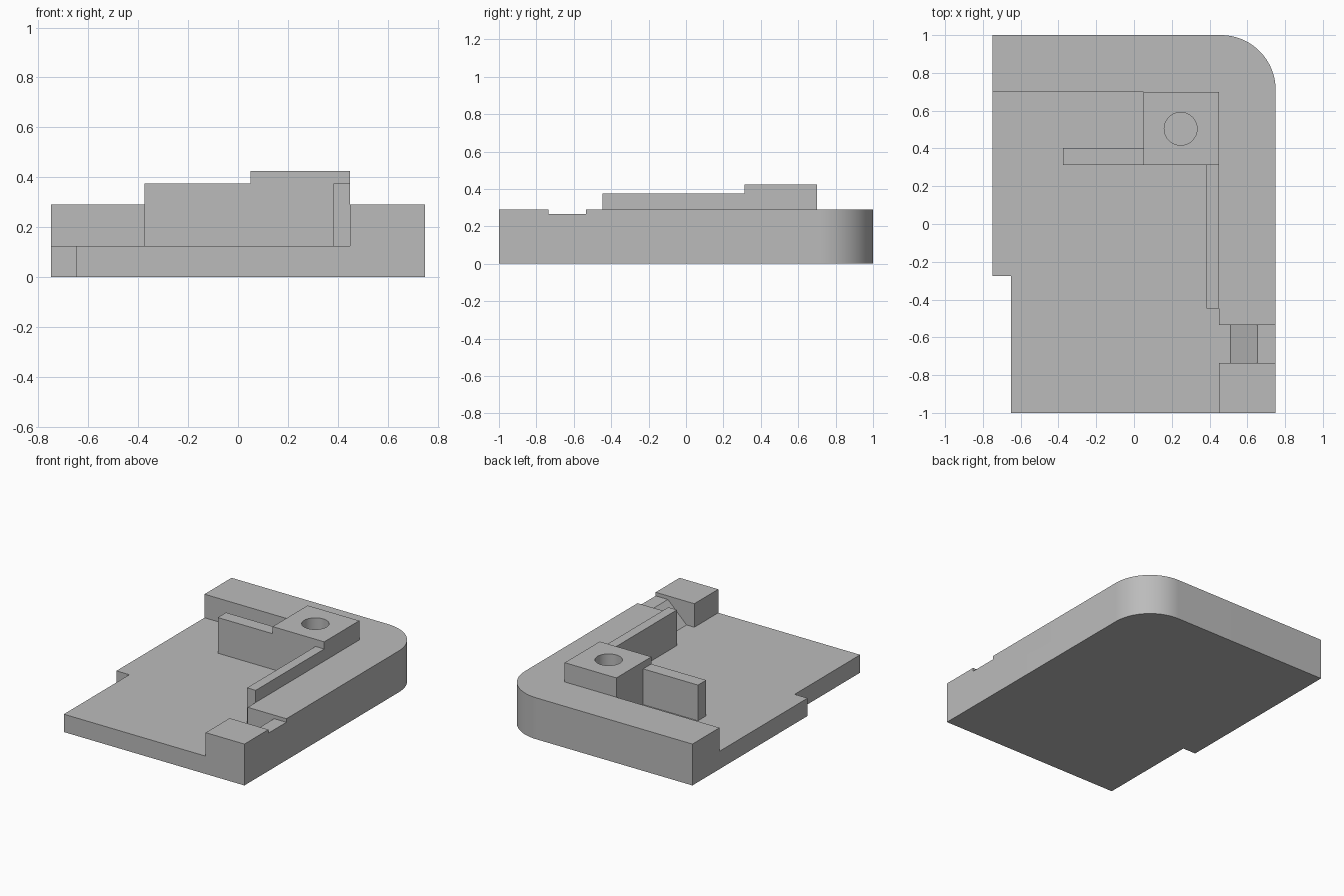
import bpy, bmesh, math
from mathutils import Vector

if "Cube" in bpy.data.objects:
    bpy.data.objects.remove(bpy.data.objects["Cube"], do_unlink=True)

GREY = (0.5, 0.5, 0.5, 1)
grey = bpy.data.materials.new("plain grey")
grey.use_nodes = True
grey.diffuse_color = GREY
grey.node_tree.nodes["Principled BSDF"].inputs["Base Color"].default_value = GREY

FLOOR, RIM = 0.125, 0.29      # heights of the plate and the raised rim
RADIUS = 0.29                 # rounded corner


def prism(name, points, offset):
    """Sweep a flat outline of 3D points along an offset into a closed solid."""
    bm = bmesh.new()
    face = bm.faces.new([bm.verts.new(p) for p in points])
    swept = bmesh.ops.extrude_face_region(bm, geom=[face])["geom"]
    bmesh.ops.translate(bm, vec=Vector(offset),
                        verts=[v for v in swept if isinstance(v, bmesh.types.BMVert)])
    bmesh.ops.recalc_face_normals(bm, faces=bm.faces)
    mesh = bpy.data.meshes.new(name)
    bm.to_mesh(mesh)
    bm.free()
    mesh.materials.append(grey)
    obj = bpy.data.objects.new(name, mesh)
    bpy.context.collection.objects.link(obj)
    return obj


def slab(name, outline, z0, z1):
    return prism(name, [(x, y, z0) for x, y in outline], (0, 0, z1 - z0))


def box(name, x0, x1, y0, y1, z0, z1):
    return slab(name, [(x0, y0), (x1, y0), (x1, y1), (x0, y1)], z0, z1)


def combine(target, other, operation):
    """Apply a boolean and remove the helper solid."""
    mod = target.modifiers.new(operation, "BOOLEAN")
    mod.object, mod.operation, mod.solver = other, operation, "EXACT"
    bpy.ops.object.select_all(action="DESELECT")
    bpy.context.view_layer.objects.active = target
    target.select_set(True)
    bpy.ops.object.modifier_apply(modifier=mod.name)
    bpy.data.objects.remove(other, do_unlink=True)


def smooth(obj):
    bpy.ops.object.select_all(action="DESELECT")
    bpy.context.view_layer.objects.active = obj
    obj.select_set(True)
    bpy.ops.object.shade_smooth_by_angle(angle=math.radians(30))


# rounded back corner shared by the rim outline
STEPS = 24
corner = []
for i in range(STEPS + 1):
    a = math.pi / 2 * i / STEPS
    corner.append((0.75 - RADIUS + RADIUS * math.cos(a), 1 - RADIUS + RADIUS * math.sin(a)))

# L-shaped rim along the back and one side
base = slab("base_with_rim",
            [(0.45, -1), (0.75, -1)] + corner + [(-0.75, 1), (-0.75, 0.7), (0.45, 0.7)],
            0, RIM)

# ramped channel through the side rim
profile = [(0.4, FLOOR), (0.51, FLOOR), (0.655, 0.265), (0.8, 0.265), (0.8, 0.4), (0.4, 0.4)]
channel = prism("channel_cutter", [(x, -0.735, z) for x, z in profile], (0, 0.2, 0))
combine(base, channel, "DIFFERENCE")

# floor plate with a stepped front corner
plate = slab("plate", [(-0.65, -1), (0.45, -1), (0.45, 0.7), (-0.75, 0.7),
                       (-0.75, -0.275), (-0.65, -0.275)], 0, FLOOR)
combine(base, plate, "UNION")
smooth(base)

# thin upright walls
box("side_wall", 0.383, 0.45, -0.447, 0.312, FLOOR, 0.375)
box("cross_wall", -0.375, 0.05, 0.312, 0.403, FLOOR, 0.375)

# corner block with a round socket
block = box("corner_block", 0.05, 0.45, 0.312, 0.7, FLOOR, 0.425)
ring = [(0.247 + 0.087 * math.cos(math.tau * i / 48),
         0.504 + 0.087 * math.sin(math.tau * i / 48)) for i in range(48)]
combine(block, slab("socket_cutter", ring, 0.05, 0.5), "DIFFERENCE")
smooth(block)
